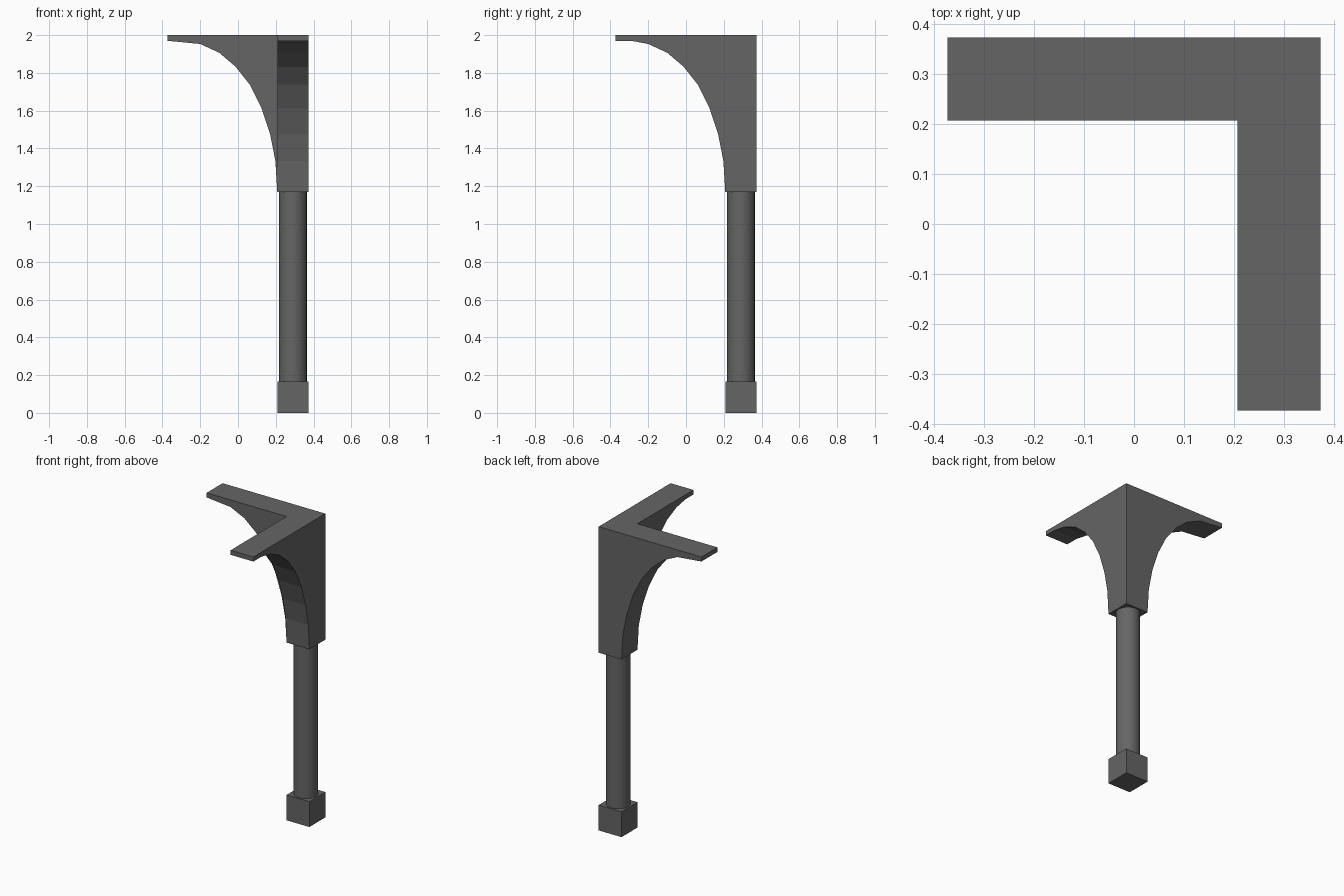
import bpy, bmesh, math
from mathutils import Vector

if "Cube" in bpy.data.objects:
    bpy.data.objects.remove(bpy.data.objects["Cube"])

OUT, INN = 0.374, 0.208        # outer and inner faces of the post
MID = (OUT + INN) / 2
TOP, SPRING, BASE = 2.0, 1.17, 0.167

grey = bpy.data.materials.new("dark_grey")
grey.diffuse_color = (0.13, 0.13, 0.13, 1)
grey.use_nodes = True
grey.node_tree.nodes["Principled BSDF"].inputs["Base Color"].default_value = grey.diffuse_color


def finish(name, bm):
    bmesh.ops.recalc_face_normals(bm, faces=bm.faces)
    mesh = bpy.data.meshes.new(name)
    bm.to_mesh(mesh)
    bm.free()
    mesh.materials.append(grey)
    ob = bpy.data.objects.new(name, mesh)
    bpy.context.collection.objects.link(ob)
    return ob


# Arched underside, from the post to the tip of an arm
curve = [(INN, SPRING), (0.198, 1.333), (0.17, 1.475), (0.125, 1.612),
         (0.062, 1.738), (-0.012, 1.832), (-0.1, 1.907), (-0.2, 1.953)]
tip = [(-OUT, 1.97), (-OUT, TOP)]


def arm(bm, points, place):
    """Arched arm, left open where it meets the corner block."""
    outline = points + [(INN, TOP)]
    a = [bm.verts.new(place(u, INN, z)) for u, z in outline]
    b = [bm.verts.new(place(u, OUT, z)) for u, z in outline]
    bm.faces.new(a)
    bm.faces.new(b)
    for i in range(len(a) - 1):
        bm.faces.new((a[i], a[i + 1], b[i + 1], b[i]))


# Two-armed corner bracket
bm = bmesh.new()
arm(bm, curve + tip, lambda u, w, z: (u, w, z))
arm(bm, curve + [(-0.29, 1.97)] + tip, lambda u, w, z: (w, u, z))
corners = [(INN, INN), (OUT, INN), (OUT, OUT), (INN, OUT)]
low = [bm.verts.new((x, y, SPRING)) for x, y in corners]
high = [bm.verts.new((x, y, TOP)) for x, y in corners]
bm.faces.new(low)
bm.faces.new(high)
for i in (1, 2):               # only the two outer walls
    bm.faces.new((low[i], low[i + 1], high[i + 1], high[i]))
bmesh.ops.remove_doubles(bm, verts=bm.verts, dist=1e-4)
bmesh.ops.recalc_face_normals(bm, faces=bm.faces)
bmesh.ops.dissolve_limit(bm, angle_limit=math.radians(0.5),
                         verts=bm.verts, edges=bm.edges)
finish("arched_bracket", bm)

# Square foot
bm = bmesh.new()
bmesh.ops.create_cube(bm, size=1)
bmesh.ops.scale(bm, vec=(OUT - INN, OUT - INN, BASE), verts=bm.verts)
bmesh.ops.translate(bm, vec=(MID, MID, BASE / 2), verts=bm.verts)
finish("foot_block", bm)

# Round column
bm = bmesh.new()
bmesh.ops.create_cone(bm, cap_ends=True, segments=32, radius1=0.073,
                      radius2=0.073, depth=SPRING - BASE)
bmesh.ops.translate(bm, vec=(MID, MID, (SPRING + BASE) / 2), verts=bm.verts)
column = finish("column", bm)
bpy.context.view_layer.objects.active = column
column.select_set(True)
bpy.ops.object.shade_smooth_by_angle(angle=math.radians(30))
